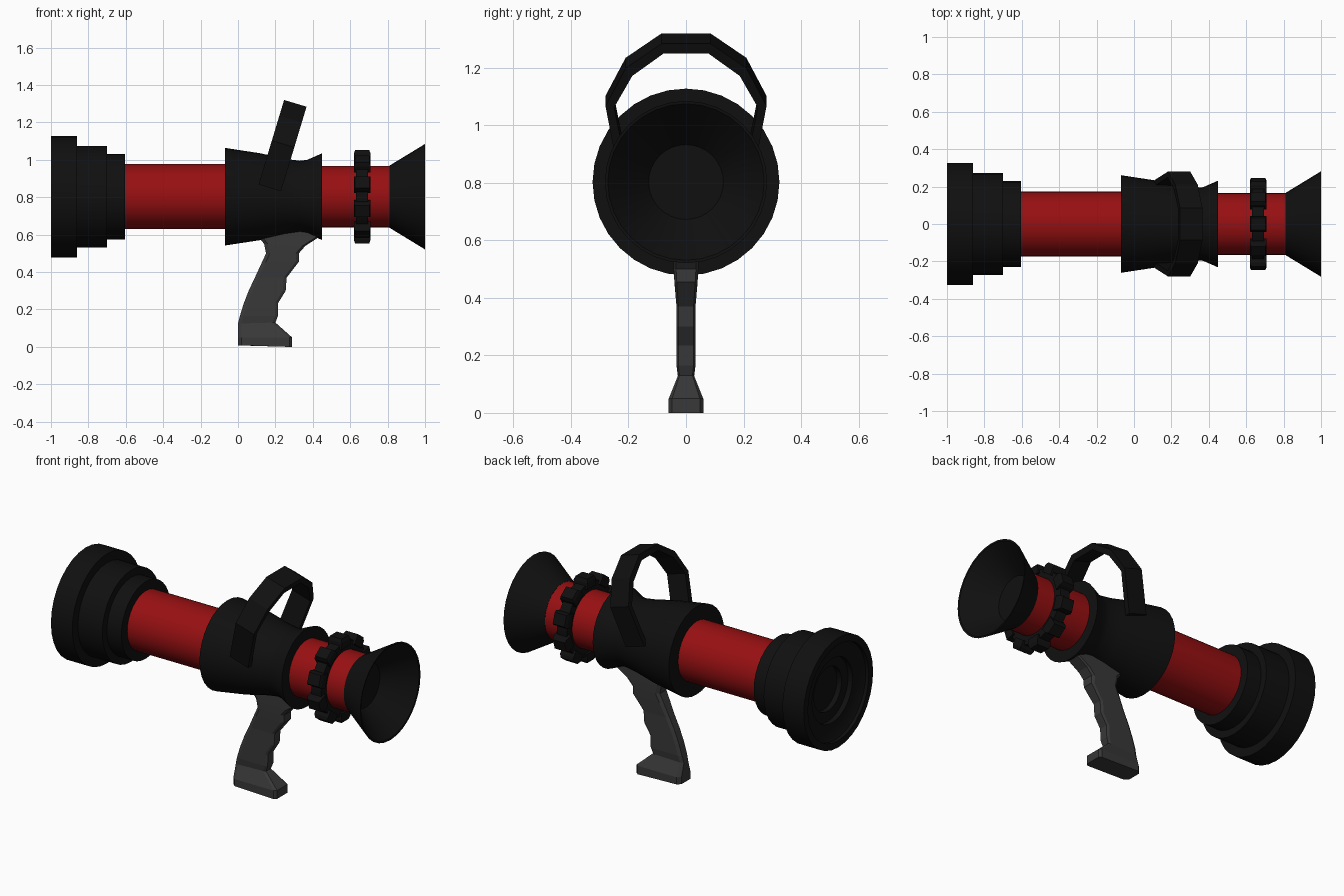
import bpy, bmesh, math
from mathutils import Vector

if "Cube" in bpy.data.objects:
    bpy.data.objects.remove(bpy.data.objects["Cube"])

AXIS_Z = 0.803
SEG = 32


def material(name, rgb):
    m = bpy.data.materials.new(name)
    m.diffuse_color = (*rgb, 1)
    m.use_nodes = True
    m.node_tree.nodes["Principled BSDF"].inputs["Base Color"].default_value = m.diffuse_color
    return m


BLACK = material("black_rubber", (0.005, 0.005, 0.005))
RED = material("red_paint", (0.31, 0.005, 0.006))
GREY = material("dark_grey", (0.04, 0.04, 0.04))


def finish(bm, name, mat, smooth=False):
    bmesh.ops.recalc_face_normals(bm, faces=bm.faces)
    me = bpy.data.meshes.new(name)
    bm.to_mesh(me)
    bm.free()
    ob = bpy.data.objects.new(name, me)
    bpy.context.collection.objects.link(ob)
    me.materials.append(mat)
    if smooth:
        bpy.ops.object.select_all(action='DESELECT')
        ob.select_set(True)
        bpy.context.view_layer.objects.active = ob
        bpy.ops.object.shade_smooth_by_angle(angle=math.radians(25))
    return ob


def loft(bm, rings, closed=False, caps=True):
    """Bridge equal-length point rings with quads."""
    rows = [[bm.verts.new(p) for p in r] for r in rings]
    pairs = list(zip(rows, rows[1:])) + ([(rows[-1], rows[0])] if closed else [])
    for a, b in pairs:
        n = len(a)
        for i in range(n):
            j = (i + 1) % n
            bm.faces.new((a[i], a[j], b[j], b[i]))
    if caps and not closed:
        bm.faces.new(rows[0])
        bm.faces.new(rows[-1])


def lathe(name, profile, mat, closed=False):
    """Spin an (x, radius) profile round the barrel axis."""
    bm = bmesh.new()
    rings = []
    for x, r in profile:
        angles = [2 * math.pi * i / SEG for i in range(SEG)]
        rings.append([(x, r * math.sin(a), AXIS_Z + r * math.cos(a)) for a in angles])
    loft(bm, rings, closed)
    return finish(bm, name, mat, True)


# Barrel tubes
lathe("rear_tube", [(-0.62, 0.174), (-0.05, 0.174)], RED)
lathe("front_tube", [(0.43, 0.165), (0.815, 0.165)], RED)

# Stepped end with a recessed, stepped face
lathe("stepped_end", [
    (-0.90, 0.13), (-0.93, 0.13), (-0.93, 0.19), (-0.96, 0.19), (-0.96, 0.24),
    (-0.98, 0.285), (-1.0, 0.285), (-1.0, 0.325), (-0.86, 0.325), (-0.86, 0.272),
    (-0.70, 0.272), (-0.70, 0.229), (-0.605, 0.229), (-0.605, 0.15)], BLACK)

# Waisted central body
lathe("central_body", [
    (-0.07, 0.15), (-0.07, 0.261), (0.12, 0.232), (0.25, 0.203),
    (0.33, 0.192), (0.37, 0.197), (0.45, 0.232), (0.45, 0.15)], BLACK)

# Open funnel
lathe("funnel", [
    (0.805, 0.15), (0.81, 0.166), (1.0, 0.282), (0.998, 0.272), (0.84, 0.13)], BLACK)

# Clamp ring with raised lugs
lathe("clamp_ring", [(0.632, 0.15), (0.632, 0.215), (0.696, 0.215), (0.696, 0.15)],
      BLACK, closed=True)
bm = bmesh.new()
for k in range(10):
    a = 2 * math.pi * k / 10
    out = Vector((0, math.sin(a), math.cos(a)))
    side = Vector((0, math.cos(a), -math.sin(a)))
    rings = []
    for r, w, hx in ((0.19, 0.042, 0.045), (0.23, 0.040, 0.045), (0.249, 0.032, 0.038)):
        c = Vector((0.664, 0, AXIS_Z)) + out * r
        rings.append([c + side * (s * w) + Vector((t * hx, 0, 0))
                      for s, t in ((-1, -1), (1, -1), (1, 1), (-1, 1))])
    loft(bm, rings)
finish(bm, "clamp_lugs", BLACK)

# Carry handle: a flat strap in a leaning plane, mirrored half profile
outer = [(0.235, 0.85), (0.28, 1.085), (0.21, 1.217), (0.085, 1.302)]
inner = [(0.203, 0.85), (0.25, 1.08), (0.187, 1.190), (0.078, 1.268)]
half = list(zip(outer, inner))
full = [(o, i, 1) for o, i in half] + [(o, i, -1) for o, i in reversed(half)]
across = Vector((0.060, 0, -0.018))


def strap_point(p, s):
    y, z = p
    return Vector((0.17 + 0.302 * (z - 0.85), y * s, z))


bm = bmesh.new()
loft(bm, [[strap_point(o, s) - across, strap_point(o, s) + across,
           strap_point(i, s) + across, strap_point(i, s) - across] for o, i, s in full])
finish(bm, "carry_handle", BLACK)

# Pistol grip with finger grooves: rows of (back x, back z, front x, front z, half width)
grip = [
    (0.00, 0.008, 0.29, 0.00, 0.060),
    (0.00, 0.05, 0.29, 0.05, 0.060),
    (0.00, 0.125, 0.20, 0.13, 0.028),
    (0.01, 0.165, 0.213, 0.165, 0.033),
    (0.03, 0.23, 0.215, 0.235, 0.033),
    (0.057, 0.30, 0.255, 0.30, 0.033),
    (0.09, 0.37, 0.26, 0.37, 0.033),
    (0.127, 0.45, 0.325, 0.455, 0.040),
    (0.15, 0.50, 0.325, 0.50, 0.043),
    (0.14, 0.55, 0.36, 0.54, 0.044),
    (0.10, 0.60, 0.43, 0.585, 0.044),
    (0.12, 0.66, 0.40, 0.66, 0.044),
]
bm = bmesh.new()
rings = []
for xb, zb, xf, zf, w in grip:
    ring = []
    # chamfered rectangle: (fraction along depth, inset, width fraction)
    for end, inset, f in ((0, 0, -0.7), (0, 0.02, -1), (1, -0.015, -1), (1, 0, -0.8),
                          (1, 0, 0.8), (1, -0.015, 1), (0, 0.02, 1), (0, 0, 0.7)):
        ring.append(((xf if end else xb) + inset, w * f, zf if end else zb))
    rings.append(ring)
loft(bm, rings)
finish(bm, "pistol_grip", GREY)
